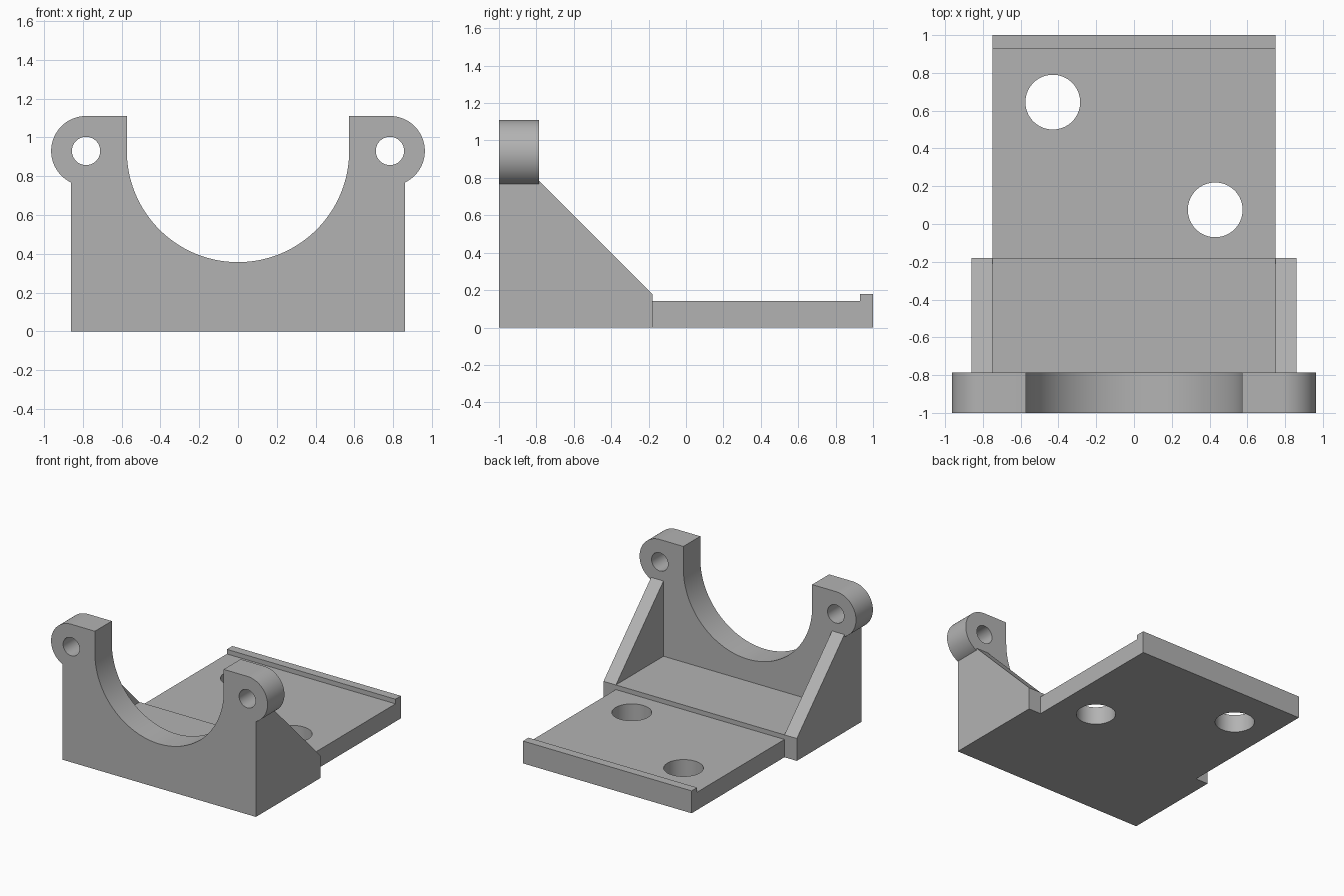
import bpy, bmesh
from math import sin, cos, pi, radians, asin

cube = bpy.data.objects.get("Cube")
if cube:
    bpy.data.objects.remove(cube, do_unlink=True)

grey = bpy.data.materials.new("plain_grey")
grey.use_nodes = True
COLOUR = (0.45, 0.45, 0.45, 1)
grey.diffuse_color = COLOUR
grey.node_tree.nodes["Principled BSDF"].inputs["Base Color"].default_value = COLOUR


def prism(name, outline, axis, start, end):
    """Extrude a 2D outline along x, y or z."""
    place = {"x": lambda a, b, t: (t, a, b),
             "y": lambda a, b, t: (a, t, b),
             "z": lambda a, b, t: (a, b, t)}[axis]
    bm = bmesh.new()
    face = bm.faces.new([bm.verts.new(place(a, b, start)) for a, b in outline])
    moved = bmesh.ops.extrude_face_region(bm, geom=[face])["geom"]
    bmesh.ops.translate(bm, vec=place(0, 0, end - start),
                        verts=[v for v in moved if isinstance(v, bmesh.types.BMVert)])
    bmesh.ops.recalc_face_normals(bm, faces=bm.faces)
    mesh = bpy.data.meshes.new(name)
    bm.to_mesh(mesh)
    bm.free()
    mesh.materials.append(grey)
    obj = bpy.data.objects.new(name, mesh)
    bpy.context.collection.objects.link(obj)
    return obj


def arc(cx, cy, r, a0, a1, steps):
    return [(cx + r * cos(a0 + (a1 - a0) * i / steps),
             cy + r * sin(a0 + (a1 - a0) * i / steps)) for i in range(steps + 1)]


def circle(cx, cy, r):
    return arc(cx, cy, r, 0, 2 * pi, 64)[:-1]


def combine(target, tool, operation):
    """Apply a boolean and discard the tool."""
    mod = target.modifiers.new(operation.lower(), "BOOLEAN")
    mod.operation, mod.solver, mod.object = operation, "EXACT", tool
    bpy.context.view_layer.objects.active = target
    bpy.ops.object.modifier_apply(modifier=mod.name)
    bpy.data.objects.remove(tool, do_unlink=True)


HALF, INNER = 0.86, 0.75            # half widths of the block and the plate
FRONT, WALL, STEP, BACK = -1, -0.785, -0.18, 1
EAR_X, EAR_Z, EAR_R = 0.783, 0.93, 0.18
SADDLE_R, TOP = 0.573, 1.11

# Upright wall with round ears and a half-round saddle
notch = asin((HALF - EAR_X) / EAR_R) - pi / 2
right_half = [(HALF, 0)] + arc(EAR_X, EAR_Z, EAR_R, notch, pi / 2, 48) + [(SADDLE_R, TOP)]
saddle = arc(0, EAR_Z, SADDLE_R, 0, -pi, 96)
left_half = [(-x, z) for x, z in reversed(right_half)]
bracket = prism("bearing_bracket", right_half + saddle + left_half, "y", FRONT, WALL)

# Raised block behind the wall, and the mounting plate with its end lip
block = [(WALL, 0), (STEP, 0), (STEP, 0.18), (WALL, 0.18)]
combine(bracket, prism("block", block, "x", -HALF, HALF), "UNION")
plate = [(STEP, 0), (BACK, 0), (BACK, 0.18), (0.93, 0.18), (0.93, 0.143), (STEP, 0.143)]
combine(bracket, prism("plate", plate, "x", -INNER, INNER), "UNION")

# Sloping side gussets
gusset = [(WALL, 0.18), (STEP, 0.18), (WALL, 0.785)]
for side in (-1, 1):
    combine(bracket, prism("gusset", gusset, "x", side * INNER, side * HALF), "UNION")

# Ear holes and mounting holes
for side in (-1, 1):
    combine(bracket, prism("ear_hole", circle(side * EAR_X, EAR_Z, 0.073), "y", -1.1, -0.7),
            "DIFFERENCE")
for x, y in ((-0.43, 0.645), (0.43, 0.075)):
    combine(bracket, prism("plate_hole", circle(x, y, 0.145), "z", -0.1, 0.3), "DIFFERENCE")

# Merge flat neighbours, then smooth the curved walls only
bm = bmesh.new()
bm.from_mesh(bracket.data)
bmesh.ops.remove_doubles(bm, verts=bm.verts, dist=0.0001)
bmesh.ops.dissolve_limit(bm, angle_limit=radians(0.3), verts=bm.verts, edges=bm.edges)
bm.to_mesh(bracket.data)
bm.free()
bpy.ops.object.select_all(action="DESELECT")
bracket.select_set(True)
bpy.context.view_layer.objects.active = bracket
bpy.ops.object.shade_smooth_by_angle(angle=radians(20))
